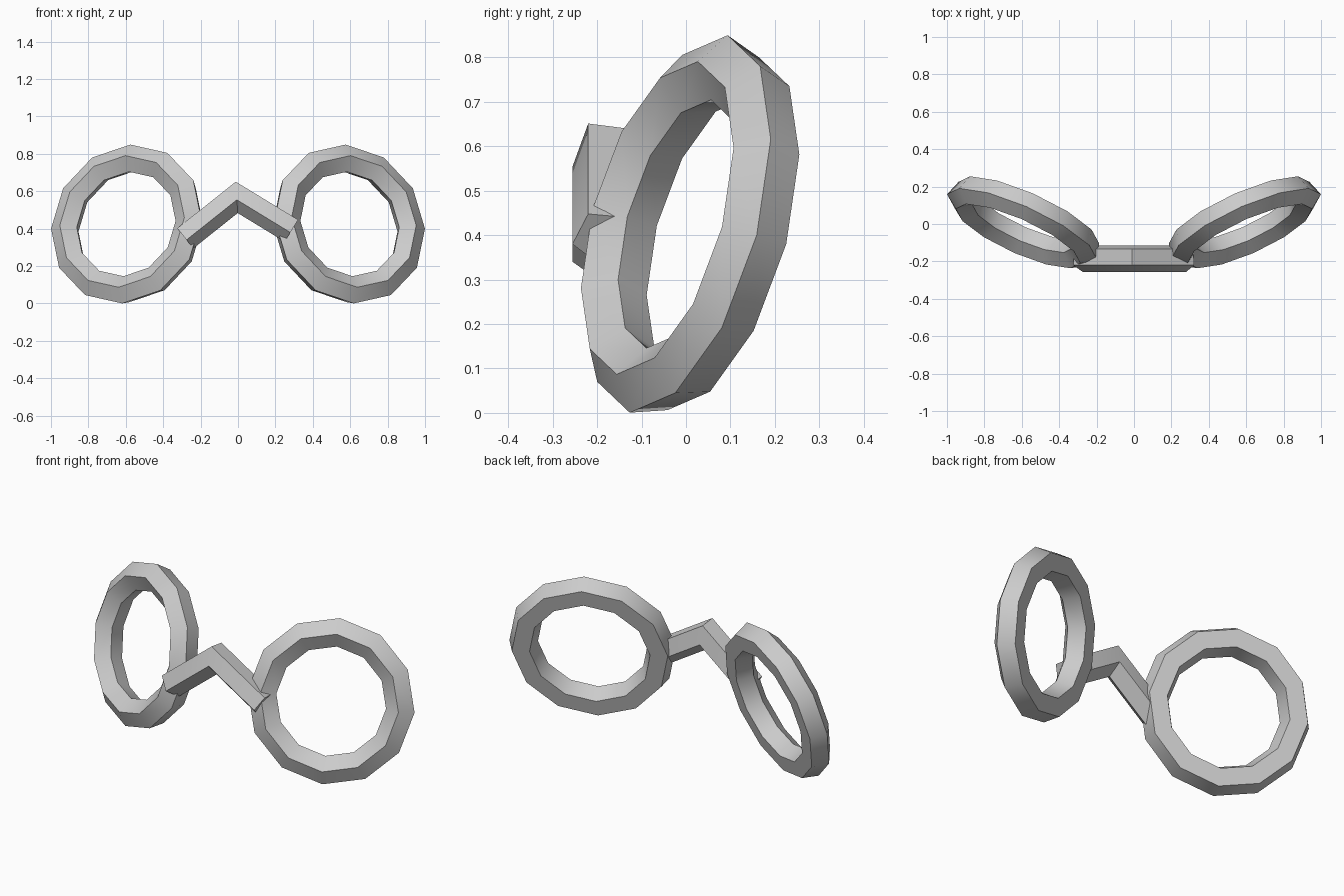
import bpy, bmesh, math
from mathutils import Vector

if "Cube" in bpy.data.objects:
    bpy.data.objects.remove(bpy.data.objects["Cube"])

SIDES = 5  # both the rims and the bridge have a five-sided section


def tube(name, sections, closed):
    """Skin a list of cross-section loops into one object."""
    bm = bmesh.new()
    loops = [[bm.verts.new(p) for p in s] for s in sections]
    n = len(loops)
    for i in range(n if closed else n - 1):
        a, b = loops[i], loops[(i + 1) % n]
        for j in range(SIDES):
            k = (j + 1) % SIDES
            bm.faces.new((a[j], a[k], b[k], b[j]))
    if not closed:
        bm.faces.new(loops[0])
        bm.faces.new(loops[-1])
    bmesh.ops.recalc_face_normals(bm, faces=bm.faces)
    mesh = bpy.data.meshes.new(name)
    bm.to_mesh(mesh)
    bm.free()
    ob = bpy.data.objects.new(name, mesh)
    bpy.context.collection.objects.link(ob)
    bpy.context.view_layer.objects.active = ob
    ob.select_set(True)
    bpy.ops.object.shade_smooth_by_angle(angle=math.radians(35))
    ob.select_set(False)


def rim(name, side):
    """Twelve-sided ring, turned outward and leaning back."""
    centre = Vector((0.588, 0.005, 0.419))
    u = Vector((0.4025, 0.176, -0.025)).normalized()
    v = Vector((-0.0225, 0.11, 0.425))
    v = (v - u * v.dot(u)).normalized()
    n = u.cross(v)
    R, r = 0.364, 0.079
    sections = []
    for i in range(12):
        a = math.tau * i / 12
        out = u * math.cos(a) + v * math.sin(a)
        loop = []
        for j in range(SIDES):
            b = math.radians(18) + math.tau * j / SIDES
            p = centre + out * (R + r * math.cos(b)) + n * (r * math.sin(b))
            loop.append((p.x * side, p.y, p.z))
        sections.append(loop)
    tube(name, sections, True)


rim("right_rim", 1)
rim("left_rim", -1)

# Nose bridge: bent bar with a mitred peak
path = [Vector(p) for p in ((-0.285, -0.183, 0.352), (-0.007, -0.183, 0.573), (0.288, -0.183, 0.393))]
d1 = (path[1] - path[0]).normalized()
d2 = (path[2] - path[1]).normalized()
sections = []
for p, d in zip(path, (d1, (d1 + d2).normalized(), d2)):
    up = Vector((-d.z, 0, d.x))
    stretch = 1 / max(d.dot(d1), d.dot(d2)) if p is path[1] else 1
    loop = []
    for j in range(SIDES):
        a = math.radians(48) + math.tau * j / SIDES
        loop.append(p + Vector((0, 0.074 * math.cos(a), 0)) + up * (0.074 * stretch * math.sin(a)))
    sections.append(loop)
tube("nose_bridge", sections, False)
